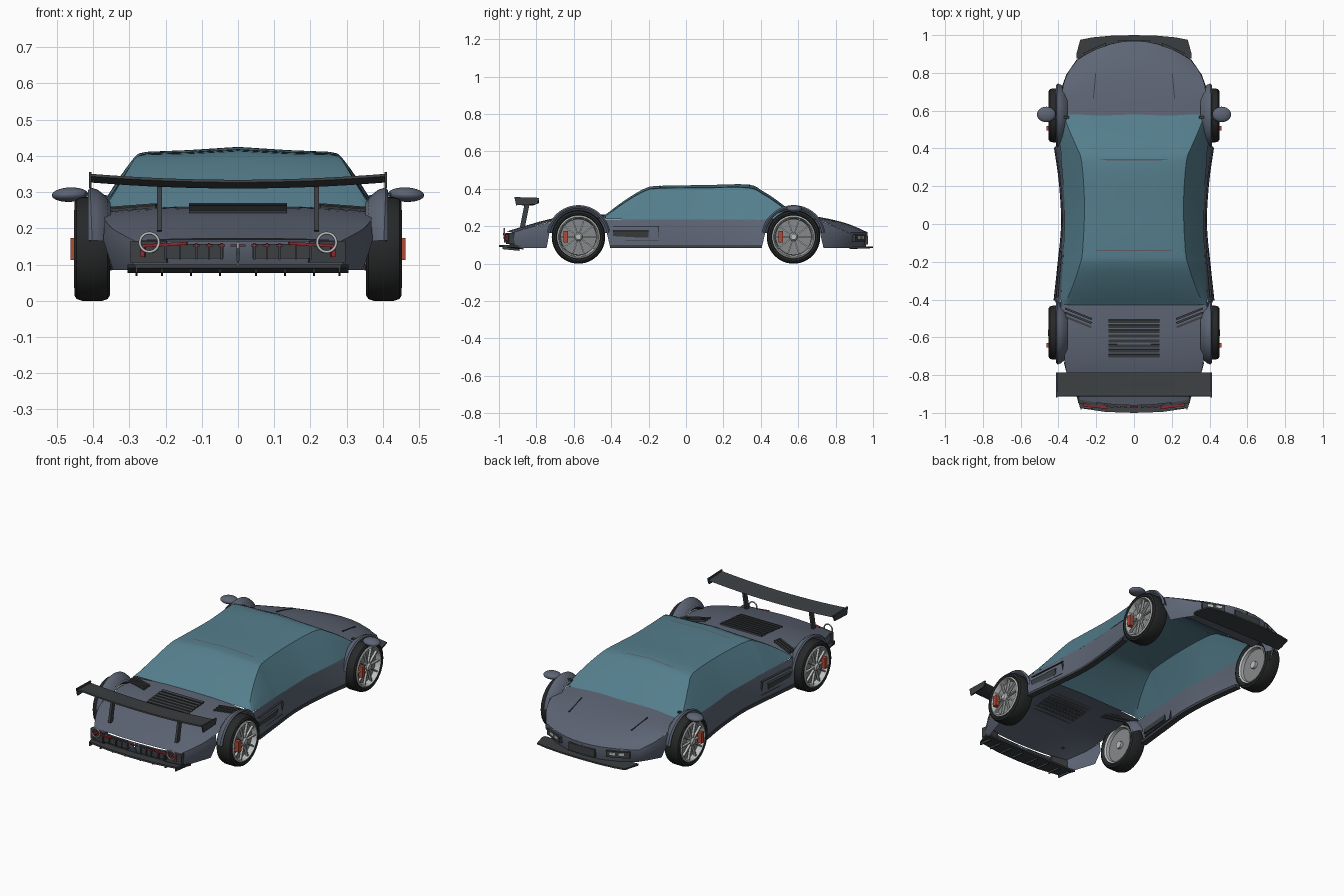
import bpy, bmesh, math
from mathutils import Vector, Matrix, Euler

if "Cube" in bpy.data.objects:
    bpy.data.objects.remove(bpy.data.objects["Cube"])


def material(name, rgb):
    m = bpy.data.materials.new(name)
    m.diffuse_color = (*rgb, 1)
    m.use_nodes = True
    m.node_tree.nodes["Principled BSDF"].inputs["Base Color"].default_value = m.diffuse_color
    return m


BODY = material("body_paint", (.11, .13, .175))
GLASS = material("tinted_glass", (.09, .21, .265))
DARK = material("dark_trim", (.045, .05, .054))
TYRE = material("rubber", (.02, .021, .022))
RIM = material("light_alloy", (.5, .52, .52))
DISC = material("brake_steel", (.24, .25, .26))
RED = material("red_caliper", (.45, .07, .04))
LAMP = material("red_lamp", (.3, .02, .03))
SEAM = material("roof_seam", (.12, .1, .12))


def finish(name, bm, mat, mirror=True, angle=35):
    bmesh.ops.recalc_face_normals(bm, faces=bm.faces)
    me = bpy.data.meshes.new(name)
    bm.to_mesh(me)
    bm.free()
    me.materials.append(mat)
    ob = bpy.data.objects.new(name, me)
    bpy.context.collection.objects.link(ob)
    if mirror:
        ob.modifiers.new("Mirror", 'MIRROR').merge_threshold = .0005
    bpy.ops.object.select_all(action='DESELECT')
    ob.select_set(True)
    bpy.context.view_layer.objects.active = ob
    bpy.ops.object.shade_smooth_by_angle(angle=math.radians(angle))
    return ob


def curve_rows(rows, n):
    """Catmull-Rom interpolation between section rows."""
    out = []
    for i in range(len(rows) - 1):
        q = [rows[max(i - 1, 0)], rows[i], rows[i + 1], rows[min(i + 2, len(rows) - 1)]]
        for k in range(n):
            t = k / n
            out.append([b + (c - a) * .5 * t + (2 * a - 5 * b + 4 * c - d) * .5 * t * t
                        + (3 * b - a - 3 * c + d) * .5 * t ** 3 for a, b, c, d in zip(*q)])
    return out + [rows[-1]]


def loft(name, rows, mat, n=1, mirror=True, closed=False, thick=0):
    rows = curve_rows([[Vector(p) for p in r] for r in rows], n)
    bm = bmesh.new()
    vs = [[bm.verts.new(p) for p in r] for r in rows]
    m = len(vs[0])
    for a, b in zip(vs, vs[1:]):
        for j in range(m if closed else m - 1):
            bm.faces.new((a[j], a[(j + 1) % m], b[(j + 1) % m], b[j]))
    if closed:
        bm.faces.new(vs[0])
        bm.faces.new(vs[-1])
    ob = finish(name, bm, mat, mirror)
    if thick:
        ob.modifiers.new("Solidify", 'SOLIDIFY').thickness = thick
    return ob


def boxes(name, items, mat, mirror=True):
    bm = bmesh.new()
    for c, size, rot in items:
        M = Matrix.LocRotScale(Vector(c), Euler(rot), Vector(size))
        bmesh.ops.create_cube(bm, size=1, matrix=M)
    return finish(name, bm, mat, mirror)


def lathe(name, prof, centre, mat, segs=48):
    """Spin (x, radius) profile about a wheel axle."""
    bm = bmesh.new()
    vs = [bm.verts.new((x, centre[0], centre[1] + r)) for x, r in prof]
    es = [bm.edges.new(e) for e in zip(vs, vs[1:])]
    bmesh.ops.spin(bm, geom=vs + es, cent=(0, *centre), axis=(1, 0, 0),
                   angle=math.tau, steps=segs, use_duplicate=False)
    bmesh.ops.remove_doubles(bm, verts=bm.verts, dist=.0002)
    return finish(name, bm, mat)


# Hood and rear deck: (centre y, edge y, edge x, edge z, centre z)
def deck(name, stations):
    ts = [1, .85, .65, .4, .2, 0]
    rows = [[(xe * t, yc + (ye - yc) * t ** 2, zc + (ze - zc) * t ** 3) for t in ts]
            for yc, ye, xe, ze, zc in stations]
    loft(name, rows, BODY, 3)


deck("hood", [(.575, .575, .38, .25, .266), (.72, .70, .38, .235, .248),
              (.86, .79, .355, .20, .215), (.97, .87, .30, .165, .168)])
deck("rear_deck", [(-.96, -.93, .285, .165, .172), (-.84, -.82, .345, .198, .208),
                   (-.72, -.72, .368, .225, .24), (-.58, -.58, .37, .245, .257),
                   (-.43, -.43, .388, .24, .262)])

# Nose and tail skins: (top x, y, z, bottom x, y)
for name, path in (
    ("nose_skin", [(0, .97, .168, 0, .96), (.11, .957, .168, .11, .948), (.21, .922, .167, .2, .912),
                   (.30, .87, .165, .28, .86), (.355, .79, .2, .325, .79), (.382, .715, .23, .355, .735)]),
    ("tail_skin", [(0, -.96, .165, 0, -.935), (.15, -.955, .165, .15, -.93), (.285, -.93, .165, .29, -.91),
                   (.345, -.82, .198, .32, -.82), (.368, -.73, .222, .345, -.745)])):
    loft(name, [[(x, y, z), (x + .004, y, z * .6 + .034), (u, v, .085)] for x, y, z, u, v in path], BODY)

# Waisted side panel and sill
side = [(-.44, -.405, .39, .42), (-.22, -.22, .378, .4), (0, 0, .366, .38),
        (.22, .22, .374, .392), (.44, .405, .388, .418)]
loft("side_panel", [[(xt, yt, .237), (xt * .5 + xb * .5 + .006, yt * .5 + yb * .5, .16), (xb, yb, .085)]
                    for yt, yb, xt, xb in side], BODY, 4)
loft("sill", [[(xb + .004, yb, .1), (xb + .006, yb, .083), (xb - .03, yb, .083), (xb - .03, yb, .1)]
              for yt, yb, xt, xb in side], DARK, 4, closed=True)

# Glass canopy: (y, base x, base z, shoulder x, shoulder z, centre z)
canopy = [(-.43, .388, .24, .37, .251, .262), (-.33, .384, .237, .325, .325, .337),
          (-.22, .378, .235, .288, .388, .402), (-.14, .373, .235, .272, .402, .416),
          (.1, .368, .235, .262, .405, .42), (.33, .385, .235, .277, .405, .423),
          (.41, .388, .235, .305, .372, .388), (.49, .386, .24, .34, .32, .336),
          (.58, .38, .25, .376, .253, .266)]
loft("glass_canopy", [[(xb, y, zb), ((xb + xs) / 2 + .004, y, (zb + zs) / 2), (xs, y, zs),
                       (xs - .02, y, zs + .004), (xs * .5, y, (zs + zc) / 2), (0, y, zc)]
                      for y, xb, zb, xs, zs, zc in canopy], GLASS, 4)
for y, x, z, zc in ((-.14, .268, .404, .417), (.34, .276, .403, .423)):
    loft("roof_seam", [[(x, y + d, z), (0, y + d, zc)] for d in (-.003, .003)], SEAM)

# Wheels and fenders
R, ZC = .143, .143
for cy, end in ((.575, "front"), (-.575, "rear")):
    c = (cy, ZC)
    lathe(end + "_tyre", [(.372, .112), (.36, .118), (.354, .128), (.36, .138), (.375, R), (.43, R),
                          (.446, .138), (.452, .128), (.448, .118), (.436, .112)], c, TYRE)
    lathe(end + "_rim", [(.372, .113), (.362, .11), (.368, .1), (.4, .096), (.438, .1),
                         (.453, .107), (.448, .115), (.436, .113)], c, RIM)
    lathe(end + "_brake_disc", [(.385, .0), (.385, .096), (.425, .096), (.425, 0)], c, DISC)
    lathe(end + "_hub", [(.37, 0), (.37, .022), (.448, .022), (.456, .015), (.456, 0)], c, RIM, 24)
    spokes = []
    for k in range(10):
        a = k * math.tau / 10
        spokes.append(((.44, cy + .06 * math.cos(a), ZC + .06 * math.sin(a)), (.014, .085, .007), (a, 0, 0)))
    boxes(end + "_spokes", spokes, RIM)
    boxes(end + "_caliper", [((.45, cy - .068, ZC), (.026, .024, .062), (0, 0, 0))], RED)
    rows = []
    for k in range(25):
        a = math.radians(8 + 164 * k / 24)
        f = math.sin(a)
        rows.append([(x, cy + r * math.cos(a), ZC + r * f) for x, r in
                     ((.352, .128), (.37, .15), (.388, .164), (.402 + .006 * f, .17), (.414, .162), (.408, .152))])
    loft(end + "_fender", rows, BODY)

# Mirrors
bm = bmesh.new()
bmesh.ops.create_uvsphere(bm, u_segments=24, v_segments=14, radius=1, matrix=Matrix.LocRotScale(
    Vector((.464, .58, .293)), Euler((0, .04, 0)), Vector((.05, .041, .02))))
finish("mirror_pod", bm, BODY)
boxes("mirror_arm", [((.39, .565, .29), (.09, .014, .008), (0, -.1, 0))], DARK)

# Rear wing
prof = [(-.787, .006), (-.82, .011), (-.87, .01), (-.91, .016), (-.912, .009), (-.87, -.008), (-.82, -.008)]
loft("wing_blade", [[(x, y, .318 + .016 * (x / .4) ** 2 + dz) for y, dz in prof]
                    for x in (-.405, -.3, -.2, -.1, 0, .1, .2, .3, .405)], DARK, 2, mirror=False, closed=True)
loft("wing_end_plate", [[(x, -.785, .352), (x, -.918, .356), (x, -.908, .312), (x, -.795, .318)]
                        for x in (.404, .412)], DARK, closed=True)
boxes("wing_strut", [((.217, -.862, .258), (.014, .026, .135), (-.2, 0, 0))], DARK)

# Front splitter
loft("front_splitter", [[(x, y, .092), (x, y, .083), (x, .875, .078), (x, .875, .088)] for x, y in
                        ((0, 1.0), (.12, .997), (.22, .988), (.285, .975), (.305, .9))], DARK, closed=True)
# Rear diffuser and fins
loft("rear_diffuser", [[(x, y, .1), (x, y, .09), (x, -.87, .076), (x, -.87, .086)] for x, y in
                       ((0, -1.0), (.15, -.995), (.285, -.975), (.305, -.91))], DARK, closed=True)
boxes("diffuser_fins", [((x, -.935, .083), (.006, .09, .02), (-.1, 0, 0)) for x in (.05, .13, .21, .28)], DARK)

# Tail lamps, grilles and round exhaust rings
boxes("tail_grille", [((.125, -.957, .137), (.17, .016, .04), (0, 0, .03))]
      + [((x, -.966, .137), (.006, .012, .046), (0, 0, 0)) for x in (.045, .08, .115, .16, .2)], DARK)
boxes("tail_corner_panel", [((.245, -.94, .135), (.1, .03, .06), (0, 0, .15))], DARK)
boxes("tail_lamps", [((.205, -.965, .155), (.13, .014, .008), (0, .06, .12)),
                     ((.262, -.955, .135), (.012, .02, .028), (0, 0, .2))]
      + [((x, -.968, .153), (.018, .01, .005), (0, 0, 0)) for x in (.012, .045, .08, .115)], LAMP)
bpy.ops.mesh.primitive_torus_add(major_radius=.026, minor_radius=.004, major_segments=32, minor_segments=8)
ring = bpy.context.object
ring.name = "exhaust_ring"
ring.data.transform(Matrix.Translation((.245, -.972, .161)) @ Matrix.Rotation(math.pi / 2, 4, 'X'))
ring.data.materials.append(RIM)
ring.modifiers.new("Mirror", 'MIRROR')
bpy.ops.object.shade_smooth()

# Headlamps and nose intake
boxes("headlamp_housing", [((.205, .922, .137), (.13, .022, .036), (0, 0, -.42))], DARK)
boxes("headlamp_lens", [((.18 + k * .045, .943 - k * .021, .14), (.03, .008, .014), (0, 0, -.42)) for k in (0, 1)], RIM)
boxes("nose_intake", [((0, .962, .125), (.17, .02, .045), (0, 0, 0))], DARK, mirror=False)

# Deck louvres, shoulder vents and hood creases
boxes("deck_louvres", [((0, -.515 - k * .026, .264 - k * .0024), (.27, .016, .008), (.25, 0, 0))
                       for k in range(8)], DARK, mirror=False)
boxes("shoulder_vents", [((.295, -.475 - k * .022, .258 - k * .003), (.15, .011, .012), (0, .07, .38))
                         for k in range(3)], DARK)
boxes("hood_crease", [((.209, .73, .24), (.005, .135, .01), (-.2, 0, .09))], DARK)

# Side intake
boxes("side_intake", [((.399, -.295, .158), (.012, .19, .036), (0, .17, .07))]
      + [((.397, -.268, z), (.01, .245, .003), (0, .17, .08)) for z in (.125, .2)]
      + [((.388, -.146, .162), (.01, .003, .075), (0, .17, 0))], DARK)
